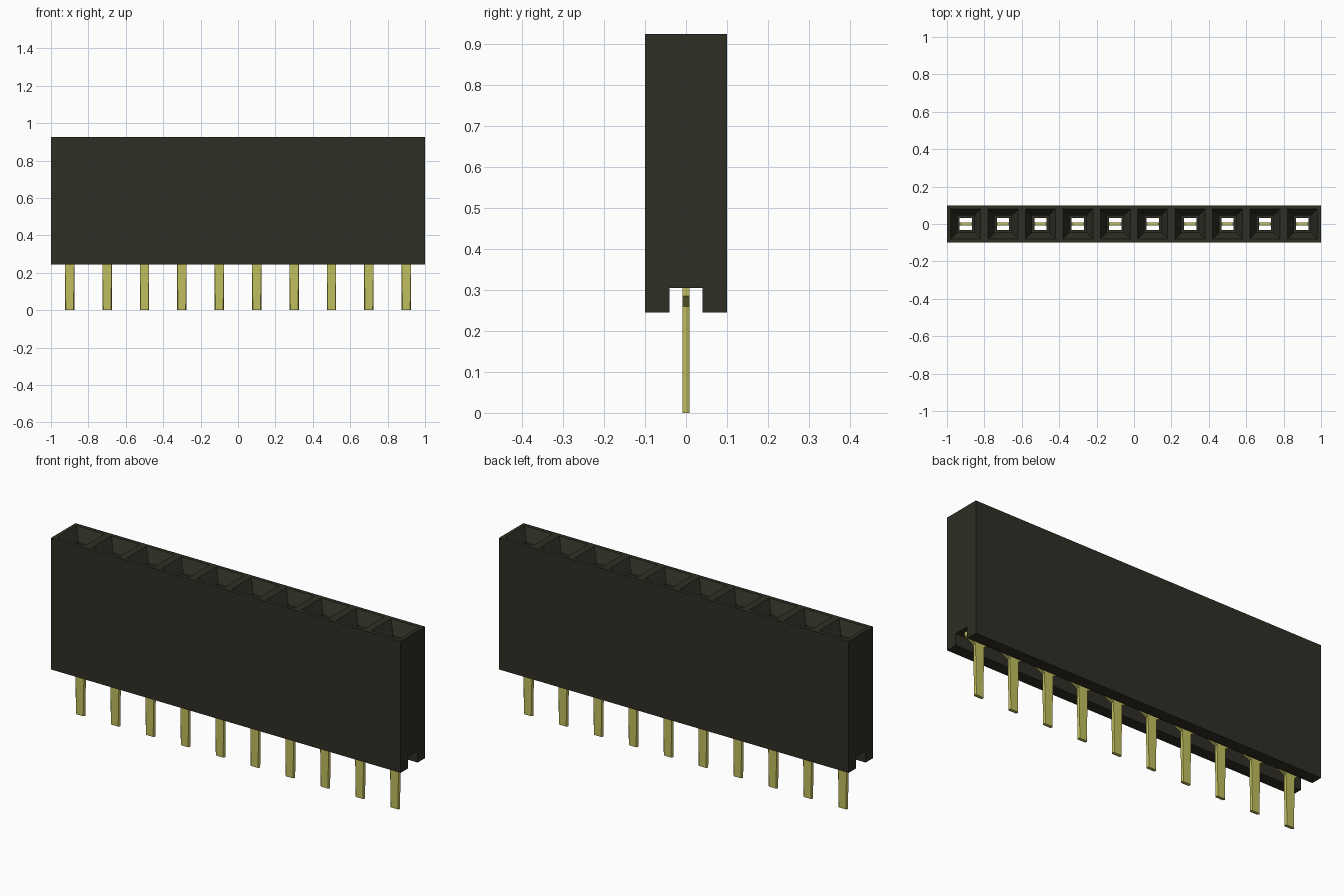
import bpy, bmesh

cube = bpy.data.objects.get("Cube")
if cube:
    bpy.data.objects.remove(cube, do_unlink=True)

PINS, PITCH = 10, 0.2
BOTTOM, TOP, CEILING = 0.245, 0.925, 0.305
CENTRES = [(i - (PINS - 1) / 2) * PITCH for i in range(PINS)]


def material(name, rgb, roughness):
    m = bpy.data.materials.new(name)
    m.use_nodes = True
    m.diffuse_color = (*rgb, 1)
    bsdf = m.node_tree.nodes["Principled BSDF"]
    bsdf.inputs["Base Color"].default_value = (*rgb, 1)
    bsdf.inputs["Roughness"].default_value = roughness
    return m


def add_object(name, bm, mat):
    bmesh.ops.recalc_face_normals(bm, faces=bm.faces)
    mesh = bpy.data.meshes.new(name)
    bm.to_mesh(mesh)
    bm.free()
    mesh.materials.append(mat)
    obj = bpy.data.objects.new(name, mesh)
    bpy.context.collection.objects.link(obj)
    return obj


def extrude_profile(points, direction):
    """Closed prism from a list of 3D points and an extrusion vector."""
    bm = bmesh.new()
    face = bm.faces.new([bm.verts.new(p) for p in points])
    out = bmesh.ops.extrude_face_region(bm, geom=[face], use_keep_orig=True)
    moved = [g for g in out["geom"] if isinstance(g, bmesh.types.BMVert)]
    bmesh.ops.translate(bm, verts=moved, vec=direction)
    return bm


black = material("black plastic", (0.028, 0.027, 0.018), 0.7)
brass = material("pale gold metal", (0.53, 0.51, 0.11), 0.5)

# Housing: block with a channel along the underside
half = [(0.04, CEILING), (0.04, BOTTOM), (0.1, BOTTOM), (0.1, TOP)]
section = half + [(-y, z) for y, z in reversed(half)]
housing = add_object("housing", extrude_profile(
    [(-1, y, z) for y, z in section], (2, 0, 0)), black)

# Sockets: square funnel, contact chamber and narrow outlet
steps = [(0.0917, TOP + 0.02), (0.045, TOP - 0.06), (0.045, 0.42),
         (0.033, 0.42), (0.033, CEILING - 0.03)]
bm = bmesh.new()
for x in CENTRES:
    rings = [[bm.verts.new((x + sx * r, sy * r, z))
              for sx, sy in ((-1, -1), (1, -1), (1, 1), (-1, 1))]
             for r, z in steps]
    bm.faces.new(rings[0])
    bm.faces.new(rings[-1])
    for a, b in zip(rings, rings[1:]):
        for k in range(4):
            n = (k + 1) % 4
            bm.faces.new((a[k], a[n], b[n], b[k]))
cutter = add_object("socket_cutter", bm, black)
cutter.hide_render = True

cut = housing.modifiers.new("sockets", "BOOLEAN")
cut.operation = "DIFFERENCE"
cut.solver = "EXACT"
cut.object = cutter
bpy.context.view_layer.update()
graph = bpy.context.evaluated_depsgraph_get()
cut_mesh = bpy.data.meshes.new_from_object(housing.evaluated_get(graph))
housing.modifiers.clear()
housing.data = cut_mesh
bpy.data.objects.remove(cutter, do_unlink=True)

# Pins: flat blade with shoulders in the channel and a tongue in the socket
side = [(0.025, 0), (0.025, 0.26), (0.075, 0.285), (0.075, 0.31),
        (0.03, 0.31), (0.03, 0.5)]
outline = side + [(-x, z) for x, z in reversed(side)]
bm = extrude_profile([(x, -0.008, z) for x, z in outline], (0, 0.016, 0))
long_edges = [e for e in bm.edges
              if all(abs(abs(v.co.x) - 0.025) < 1e-4 for v in e.verts)
              and abs(e.verts[0].co.z - e.verts[1].co.z) > 0.1]
bmesh.ops.bevel(bm, geom=long_edges, offset=0.005, segments=1, affect="EDGES")
first = add_object("pin_1", bm, brass)
first.location.x = CENTRES[0]
for i, x in enumerate(CENTRES[1:], 2):
    pin = bpy.data.objects.new(f"pin_{i}", first.data)
    pin.location.x = x
    bpy.context.collection.objects.link(pin)
